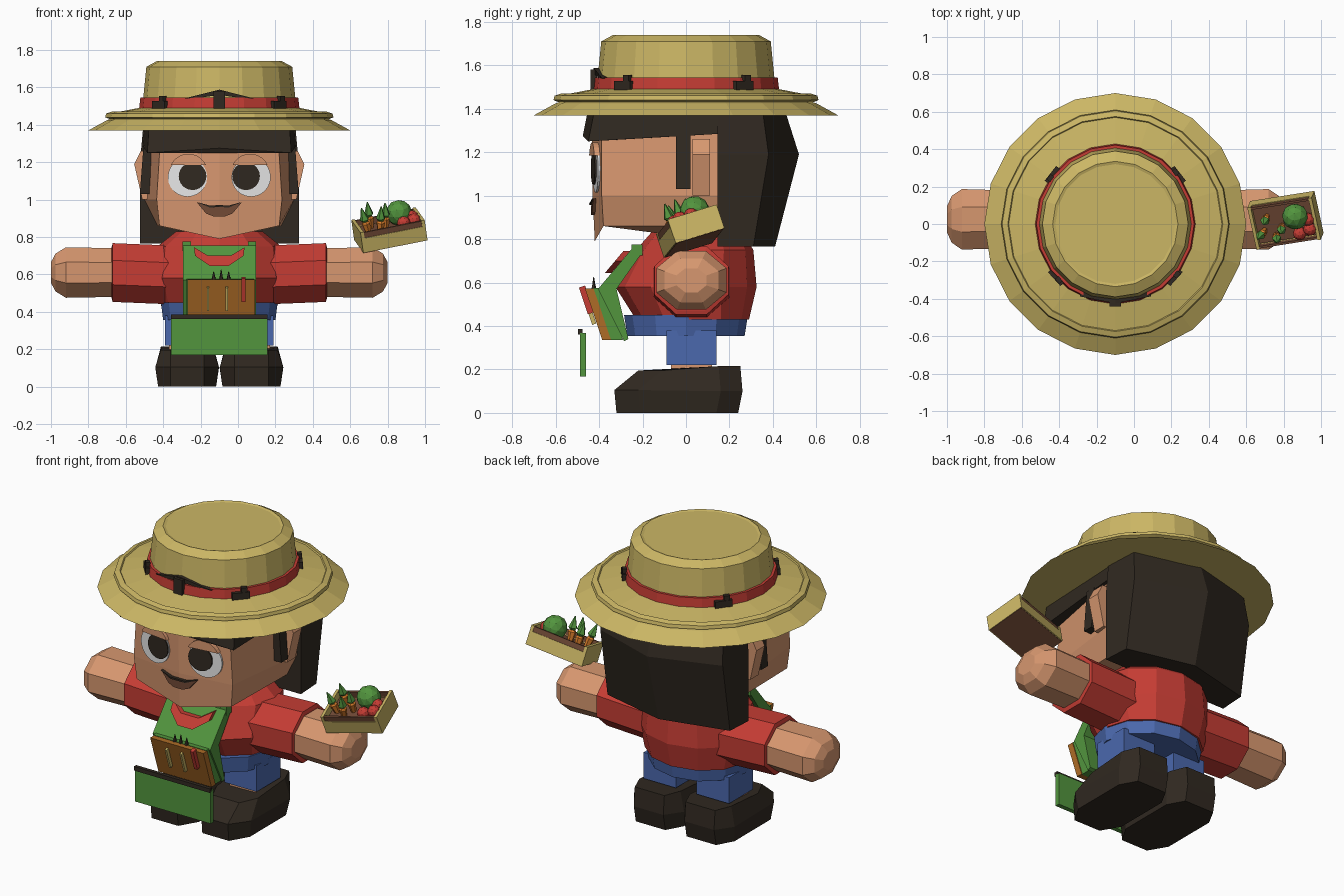
import bpy, bmesh
from math import sin, cos, pi, radians, hypot
from mathutils import Matrix, Vector

if "Cube" in bpy.data.objects:
    bpy.data.objects.remove(bpy.data.objects["Cube"])

COLOURS = {
    "straw": (.60, .47, .13), "skin": (.68, .31, .16), "red": (.56, .046, .034),
    "blue": (.07, .14, .42), "green": (.085, .30, .048), "dark": (.03, .022, .015),
    "white": (.8, .8, .8), "brown": (.17, .07, .038), "orange": (.75, .22, .025),
    "ochre": (.42, .15, .02)}
MATS = {}
for key, rgb in COLOURS.items():
    m = bpy.data.materials.new(key)
    m.use_nodes = True
    m.diffuse_color = (*rgb, 1)
    bsdf = m.node_tree.nodes["Principled BSDF"]
    bsdf.inputs["Base Color"].default_value = (*rgb, 1)
    bsdf.inputs["Roughness"].default_value = .9
    MATS[key] = m

CX = -.1                                   # middle of the figure
BODY = Matrix.Translation((CX, 0, 0))


def finish(name, bm, colour, M=BODY):
    bmesh.ops.recalc_face_normals(bm, faces=bm.faces)
    me = bpy.data.meshes.new(name)
    bm.transform(M)
    bm.to_mesh(me)
    bm.free()
    me.materials.append(MATS[colour])
    ob = bpy.data.objects.new(name, me)
    bpy.context.collection.objects.link(ob)
    return ob


def loft(name, rings, colour, M=BODY):
    """Skin a stack of equal-length point rings and cap both ends."""
    bm = bmesh.new()
    vs = [[bm.verts.new(p) for p in r] for r in rings]
    n = len(vs[0])
    for a, b in zip(vs, vs[1:]):
        for i in range(n):
            j = (i + 1) % n
            bm.faces.new((a[i], a[j], b[j], b[i]))
    bm.faces.new(vs[0])
    bm.faces.new(vs[-1])
    return finish(name, bm, colour, M)


def oval(z, rx, ry, n, cy=0, turn=pi / 2):
    return [(rx * cos(turn + 2 * pi * i / n), cy + ry * sin(turn + 2 * pi * i / n), z)
            for i in range(n)]


def lathe(name, profile, n, colour, M=BODY):
    return loft(name, [oval(z, r, r, n) for r, z in profile], colour, M)


def box(name, c, size, colour, M=BODY, rot=None):
    bm = bmesh.new()
    T = Matrix.Translation(c) @ (rot or Matrix()) @ Matrix.Diagonal((*size, 1))
    bmesh.ops.create_cube(bm, size=1, matrix=T)
    return finish(name, bm, colour, M)


def ball(name, c, r, colour, M):
    bm = bmesh.new()
    bmesh.ops.create_icosphere(bm, subdivisions=2, radius=r, matrix=Matrix.Translation(c))
    return finish(name, bm, colour, M)


def side_prism(name, yz, x0, x1, colour):
    return loft(name, [[(x, y, z) for y, z in yz] for x in (x0, x1)], colour)


def plate(name, xz, surface, lift, colour, thick=.03):
    """Thin plate that follows a front surface y = surface(x, z)."""
    return loft(name, [[(x, surface(x, z) - lift + d, z) for x, z in xz]
                       for d in (0, thick)], colour)


def arc(cx, cz, r, a0, a1, n):
    return [(cx + r * cos(radians(a0 + (a1 - a0) * i / n)),
             cz + r * sin(radians(a0 + (a1 - a0) * i / n))) for i in range(n + 1)]


def mirrored(half, back):
    """Closed plan outline: front middle, left half, back middle, right half."""
    front, *rest = half
    return [front, *rest, back, *[(-x, y, z) for x, y, z in reversed(rest)]]


# hat
lathe("hat_brim", [(.70, 1.37), (.60, 1.425), (.585, 1.43), (.61, 1.44), (.605, 1.46),
                   (.575, 1.47), (.57, 1.463), (.43, 1.49)], 20, "straw")
lathe("hat_crown", [(.415, 1.46), (.39, 1.71), (.335, 1.74), (.32, 1.735)], 20, "straw")
lathe("hat_band", [(.43, 1.475), (.422, 1.545)], 20, "red")
for a in (38, 142, 222, 318):
    R = Matrix.Rotation(radians(a), 4, 'Z')
    box("band_tab", R @ Vector((.425, 0, 1.505)), (.03, .1, .045), "dark", rot=R)
    box("band_clip", R @ Vector((.425, .02, 1.525)), (.025, .035, .06), "dark", rot=R)
box("band_front_clip", (0, -.425, 1.53), (.06, .03, .1), "dark")
plate("band_peak", [(-.19, 1.54), (0, 1.588), (.19, 1.54), (.1, 1.545), (0, 1.56), (-.1, 1.545)],
      lambda x, z: -.425 + .2 * abs(x), 0, "dark")

# head: pointed chin, jaw wider at the back
loft("head", [
    mirrored([(0, -.42, .79), (.32, -.38, .86), (.33, .15, .86)], (0, .15, .79)),
    mirrored([(0, -.43, 1.0), (.335, -.388, 1.0), (.40, .15, 1.0)], (0, .15, 1.0)),
    mirrored([(0, -.435, 1.4), (.31, -.388, 1.4), (.39, .15, 1.4)], (0, .15, 1.4))], "skin")

# hair: cap with fringe, and the long back
loft("hair_cap", [
    mirrored([(0, -.475, 1.275), (.385, -.45, 1.25), (.41, .16, 1.285)], (0, .2, 1.285)),
    mirrored([(0, -.45, 1.40), (.375, -.42, 1.40), (.40, .16, 1.40)], (0, .2, 1.40))], "dark")
loft("hair_back", [
    mirrored([(0, .145, z), (w, .145, z), (w - .01, y, z)], (0, yb, z))
    for z, w, y, yb in ((.765, .425, .31, .41), (1.19, .425, .38, .52), (1.41, .405, .35, .45))],
    "dark")


# face details
def face(x, z):
    return -.43 + .127 * abs(x)


for s, side in ((1, "left"), (-1, "right")):
    plate(side + "_eye_white", arc(.17 * s, 1.12, .105, 0, 345, 23), face, .009, "white")
    plate(side + "_iris", arc(.143 * s, 1.125, .074, 0, 345, 23), face, .017, "dark")
    plate(side + "_eyelid", arc(.165 * s, 1.142, .103, 25, 155, 10), face, .025, "skin")
    ear = [(.37, 1.26), (.42, 1.26), (.455, 1.19), (.412, 1.0), (.37, 1.0)]
    loft(side + "_ear", [[(x * s, y, z) for x, z in ear] for y in (.03, .11)], "skin")
    burn = [(.35, 1.29), (.405, 1.29), (.425, 1.03), (.37, 1.03)]
    loft(side + "_sideburn", [[(x * s, y, z) for x, z in burn] for y in (-.045, .02)], "dark")
plate("mouth", [(-.12, .985), (-.05, .965), (0, .968), (.05, .965), (.12, .985),
                (.07, .925), (.03, .91), (-.03, .91), (-.07, .925)], face, .012, "brown")
plate("mouth_line", [(-.12, .987), (-.05, .968), (0, .971), (.05, .968), (.12, .987),
                     (.05, .957), (0, .961), (-.05, .957)], face, .018, "dark")

# torso and trousers
loft("shirt", [oval(.43, .31, .26, 12, .03), oval(.58, .35, .325, 12), oval(.75, .33, .27, 12, .04),
               oval(.83, .23, .21, 12, .05)], "red")
loft("trousers", [oval(.355, .30, .27, 12), oval(.45, .312, .285, 12)], "blue")


def arm_ring(x, ry, rz, z=.61):
    return [(x, .025 + ry * cos(pi / 8 + i * pi / 4), z + rz * sin(pi / 8 + i * pi / 4))
            for i in range(8)]


def shoe_ring(c, y0, y1, w, z0, z1):
    pts = [(-.09, y0), (.09, y0), (w, y0 + .11), (w, y1 - .1), (.1, y1), (-.1, y1),
           (-w, y1 - .1), (-w, y0 + .11)]
    return [(c + x, y, z1 if y > 0 else z0) for x, y in pts]


for s, side in ((1, "left"), (-1, "right")):
    loft(side + "_sleeve", [arm_ring(.2 * s, .19, .17, .595), arm_ring(.57 * s, .185, .17),
                            arm_ring(.575 * s, .165, .15)], "red")
    loft(side + "_arm", [arm_ring(.5 * s, .165, .14), arm_ring(.82 * s, .175, .146),
                         arm_ring(.875 * s, .135, .11), arm_ring(.9 * s, .075, .06)], "skin")
    box(side + "_leg", (.18 * s, .025, .30), (.22, .23, .16), "blue")
    box(side + "_ankle", (.18 * s, .025, .21), (.18, .19, .04), "skin")
    c = .172 * s
    loft(side + "_shoe", [shoe_ring(c, -.32, .24, .155, 0, 0), shoe_ring(c, -.33, .26, .17, .105, .1),
                          shoe_ring(c, -.22, .25, .14, .195, .215)], "dark")

# apron: folded bib, pocket and hanging skirt
side_prism("apron_bib", [(-.25, .755), (-.405, .57), (-.285, .33), (-.265, .34), (-.32, .57),
                         (-.20, .74)], -.195, .195, "green")
side_prism("pocket_lining", [(-.43, .575), (-.35, .335), (-.29, .335), (-.375, .575)],
           -.175, .185, "green")
side_prism("pocket_front", [(-.465, .572), (-.385, .335), (-.345, .335), (-.425, .572)],
           -.17, .19, "ochre")


def bib(x, z):
    return -.25 - (.755 - z) * .84


plate("neckerchief", [(-.135, .745), (-.06, .70), (.06, .70), (.135, .745), (.13, .70),
                      (.05, .645), (-.05, .645), (-.13, .70)], bib, .03, "red")
lean = Matrix.Rotation(radians(18.4), 4, 'X')
for s in (-1, 1):
    box("apron_strap", (.175 * s, -.225, .75), (.045, .05, .05), "green")
for x in (-.06, .04):
    box("pocket_slot", (x, -.443, .47), (.012, .02, .13), "straw", rot=lean)
box("tool_handle", (.13, -.458, .52), (.022, .03, .13), "red", rot=lean)
for x, h in ((-.03, .025), (.01, .035), (.05, .025)):
    lathe("pocket_sprig", [(.014, -h), (.002, h)], 5, "dark",
          BODY @ Matrix.Translation((x, -.425, .59)))
box("apron_skirt", (0, -.475, .268), (.515, .028, .20), "green")
box("apron_waistband", (0, -.487, .373), (.515, .022, .025), "dark")

# crate of vegetables held over the left hand
CRATE = (Matrix.Translation((.81, .02, .835)) @ Matrix.Rotation(radians(9), 4, 'Z')
         @ Matrix.Rotation(radians(-11), 4, 'Y') @ Matrix.Rotation(radians(17), 4, 'X'))
box("crate_floor", (0, 0, -.045), (.35, .23, .025), "brown", CRATE)
box("crate_soil", (0, 0, -.005), (.32, .20, .05), "brown", CRATE)
for s in (-1, 1):
    box("crate_end", (.168 * s, 0, .002), (.018, .24, .115), "straw", CRATE)
    box("crate_side", (0, .112 * s, -.015), (.345, .016, .08), "straw", CRATE)
    box("crate_rail", (0, .11 * s, .038), (.32, .012, .035), "brown", CRATE)
ball("melon", (.07, .035, .075), .07, "green", CRATE)
for x, y in ((.13, -.055), (.07, -.07), (.13, .0)):
    ball("tomato", (x, y, .05), .036, "red", CRATE)
for x, y, t in ((-.12, -.03, -8), (-.06, -.065, 10), (-.09, .045, 0), (-.02, -.02, 6)):
    C = CRATE @ Matrix.Translation((x, y, .03)) @ Matrix.Rotation(radians(t), 4, 'Y')
    lathe("carrot", [(.012, -.03), (.024, .045), (.016, .056)], 6, "orange", C)
    lathe("carrot_leaves", [(.01, .05), (.026, .068), (.003, .135)], 5, "green", C)
